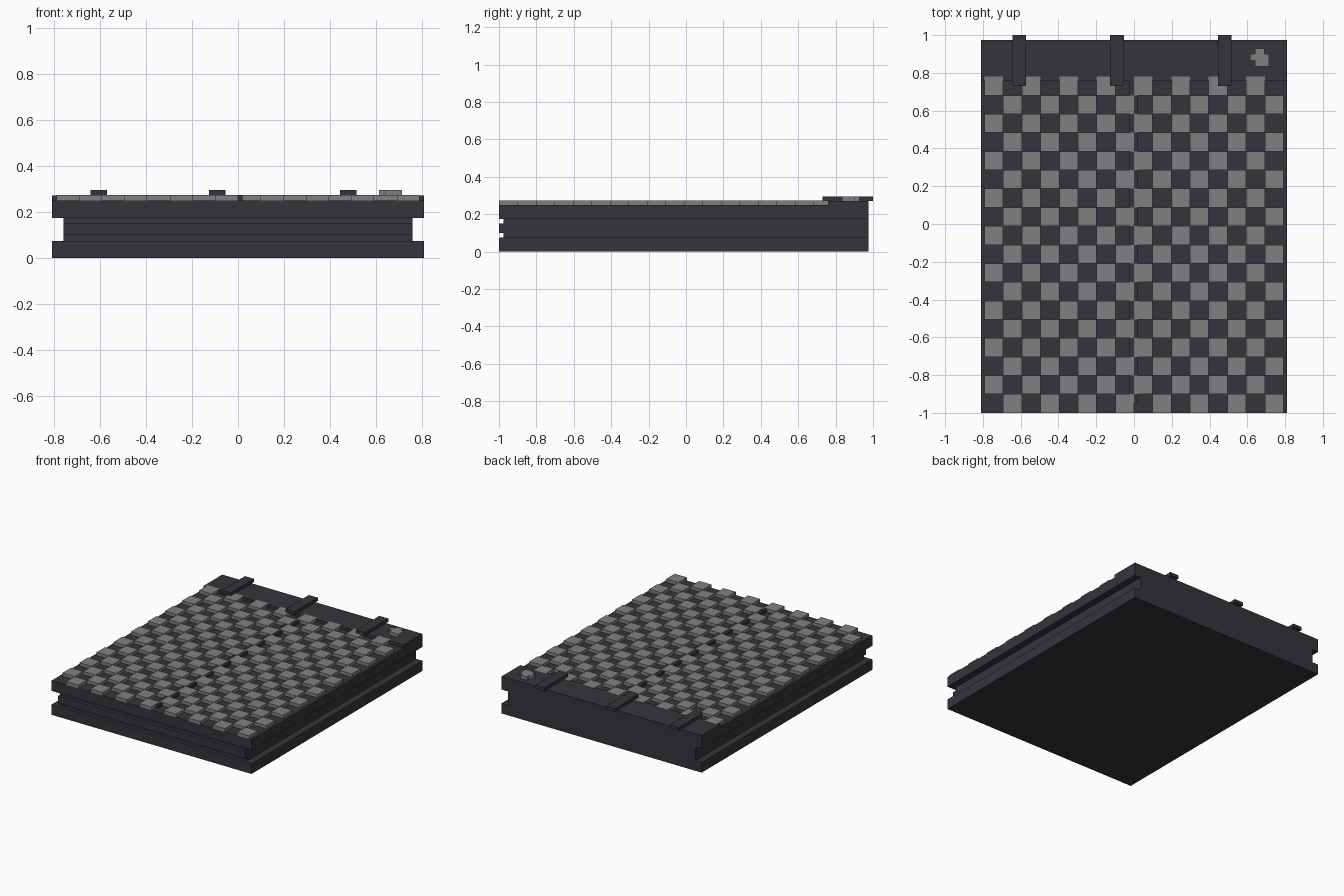
import bpy, bmesh
from mathutils import Matrix, Vector

if "Cube" in bpy.data.objects:
    bpy.data.objects.remove(bpy.data.objects["Cube"])


def material(name, rgb):
    m = bpy.data.materials.new(name)
    m.diffuse_color = (*rgb, 1)
    m.use_nodes = True
    m.node_tree.nodes["Principled BSDF"].inputs["Base Color"].default_value = m.diffuse_color
    return m


DARK = material("dark charcoal", (0.037, 0.034, 0.044))
GREY = material("mid grey", (0.216, 0.216, 0.216))


def boxes(name, mat, spans):
    """One object from boxes given as (x0, x1, y0, y1, z0, z1)."""
    bm = bmesh.new()
    for x0, x1, y0, y1, z0, z1 in spans:
        centre = Vector((x0 + x1, y0 + y1, z0 + z1)) / 2
        size = Matrix.Diagonal((x1 - x0, y1 - y0, z1 - z0, 1))
        bmesh.ops.create_cube(bm, size=1, matrix=Matrix.Translation(centre) @ size)
    me = bpy.data.meshes.new(name)
    bm.to_mesh(me)
    bm.free()
    me.materials.append(mat)
    ob = bpy.data.objects.new(name, me)
    bpy.context.collection.objects.link(ob)
    return ob


W, BACK, TOP = 0.81, 0.975, 0.274

# Slabs with the recessed core between them
boxes("bottom_slab", DARK, [(-W, W, -1, BACK, 0, 0.075)])
boxes("core", DARK, [(-0.76, 0.76, -0.975, BACK, 0.075, 0.175)])
boxes("front_core_strip", DARK, [(-0.76, 0.76, -1, -0.975, 0.10, 0.15)])
boxes("top_slab", DARK, [(-W, W, -1, BACK, 0.175, 0.25)])

# Raised band along the back and low ridge down the middle
boxes("back_band", DARK, [(-W, W, 0.76, BACK, 0.25, 0.272)])
boxes("centre_ridge", DARK, [(-0.024, 0.02, -0.95, 0.76, 0.25, 0.272)])

# Checkerboard of raised tiles
C, COLS, ROWS = 0.0989, 16, 18
tiles = []
for r in range(ROWS):
    for c in range(COLS):
        if (r + c) % 2:
            x, y = (c - COLS / 2) * C, -1 + r * C
            tiles.append((x, x + C, y, y + C, 0.25, TOP))
boxes("checker_tiles", GREY, tiles)

# Straps over the back edge
for i, x in enumerate((-0.607, -0.09, 0.481)):
    boxes(f"strap_{i + 1}", DARK, [(x - 0.036, x + 0.036, 0.73, 1.0, 0.272, 0.296)])

# Small stepped stud in the back right corner
boxes("corner_stud", GREY, [
    (0.64, 0.69, 0.90, 0.928, 0.272, 0.296),
    (0.615, 0.715, 0.865, 0.90, 0.272, 0.296),
    (0.64, 0.715, 0.835, 0.865, 0.272, 0.296),
])
